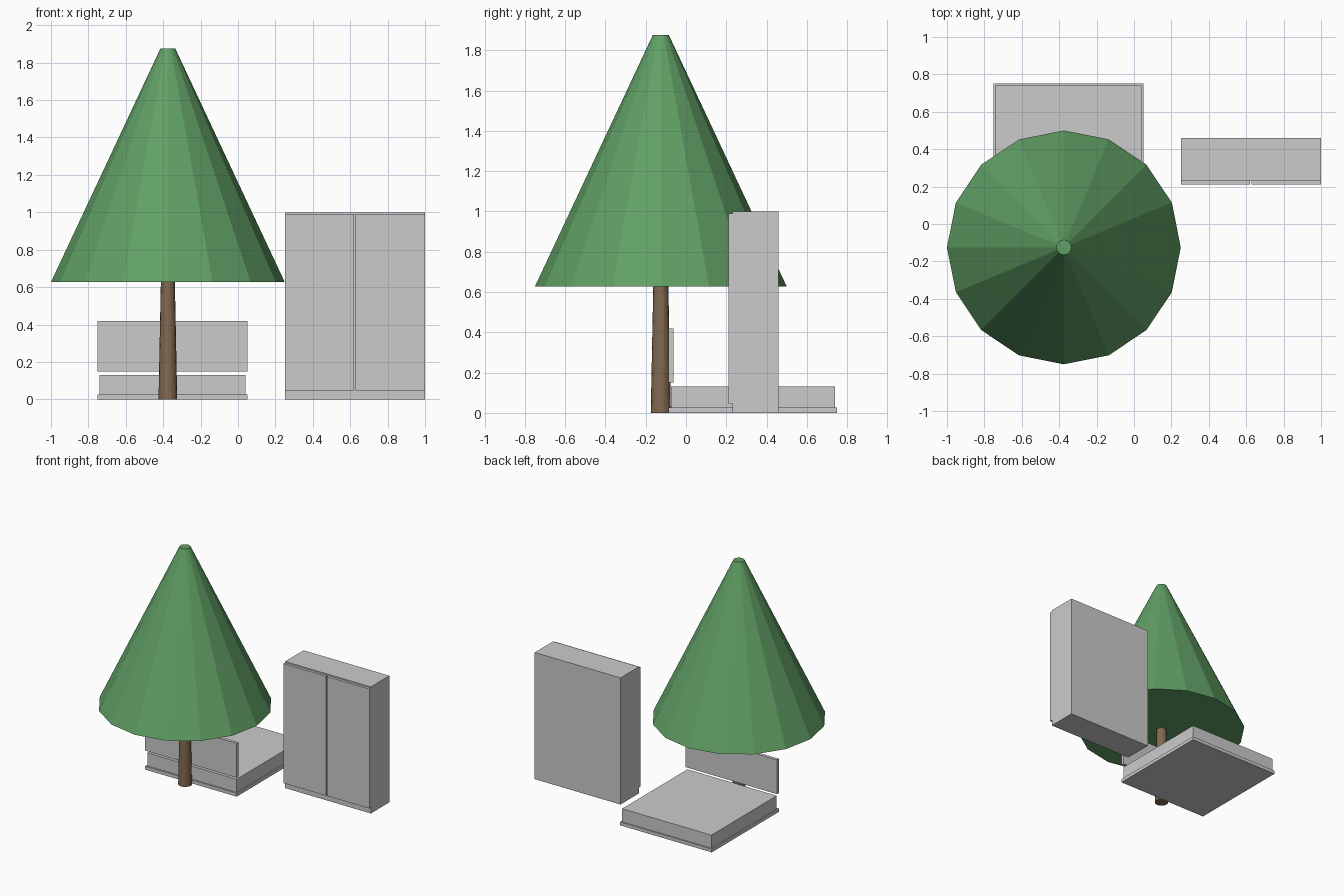
import bpy

if "Cube" in bpy.data.objects:
    bpy.data.objects.remove(bpy.data.objects["Cube"])

# Flat colours
def material(name, rgb):
    m = bpy.data.materials.new(name)
    m.diffuse_color = (*rgb, 1.0)
    m.use_nodes = True
    m.node_tree.nodes["Principled BSDF"].inputs["Base Color"].default_value = m.diffuse_color
    return m

GREY = material("light_grey", (0.6, 0.6, 0.6))
GREEN = material("leaf_green", (0.12, 0.35, 0.13))
BROWN = material("bark_brown", (0.22, 0.14, 0.08))


def box(name, x, y, z, mat):
    """Box from its (low, high) limits on each axis."""
    spans = (x, y, z)
    bpy.ops.mesh.primitive_cube_add(size=1, location=[(a + b) / 2 for a, b in spans])
    obj = bpy.context.object
    obj.name = name
    obj.scale = [b - a for a, b in spans]
    bpy.ops.object.transform_apply(location=False, rotation=False, scale=True)
    obj.data.materials.append(mat)
    return obj


def cone(name, centre, r_low, r_high, z_low, z_high, mat, sides=16):
    """Upright truncated cone with flat sides."""
    bpy.ops.mesh.primitive_cone_add(vertices=sides, radius1=r_low, radius2=r_high,
                                    depth=z_high - z_low,
                                    location=(*centre, (z_low + z_high) / 2))
    obj = bpy.context.object
    obj.name = name
    obj.data.materials.append(mat)
    return obj


# Tree
TREE = (-0.375, -0.125)
cone("tree_trunk", TREE, 0.05, 0.0375, 0.0, 0.627, BROWN)
cone("tree_foliage", TREE, 0.625, 0.04, 0.627, 1.875, GREEN)

# Bed: base board, mattress and raised headboard
box("bed_base", (-0.75, 0.05), (-0.0875, 0.75), (0.0, 0.027), GREY)
box("mattress", (-0.74, 0.04), (-0.075, 0.74), (0.027, 0.13), GREY)
box("headboard", (-0.75, 0.05), (-0.0875, -0.0625), (0.15, 0.42), GREY)

# Wardrobe: carcass with two doors standing proud above the plinth
box("wardrobe_carcass", (0.25, 1.0), (0.23, 0.46), (0.0, 1.0), GREY)
for side, sign in (("left", -1), ("right", 1)):
    limits = sorted((0.625 + sign * 0.004, 0.625 + sign * 0.375))
    box(f"wardrobe_{side}_door", limits, (0.21, 0.23), (0.047, 0.99), GREY)
